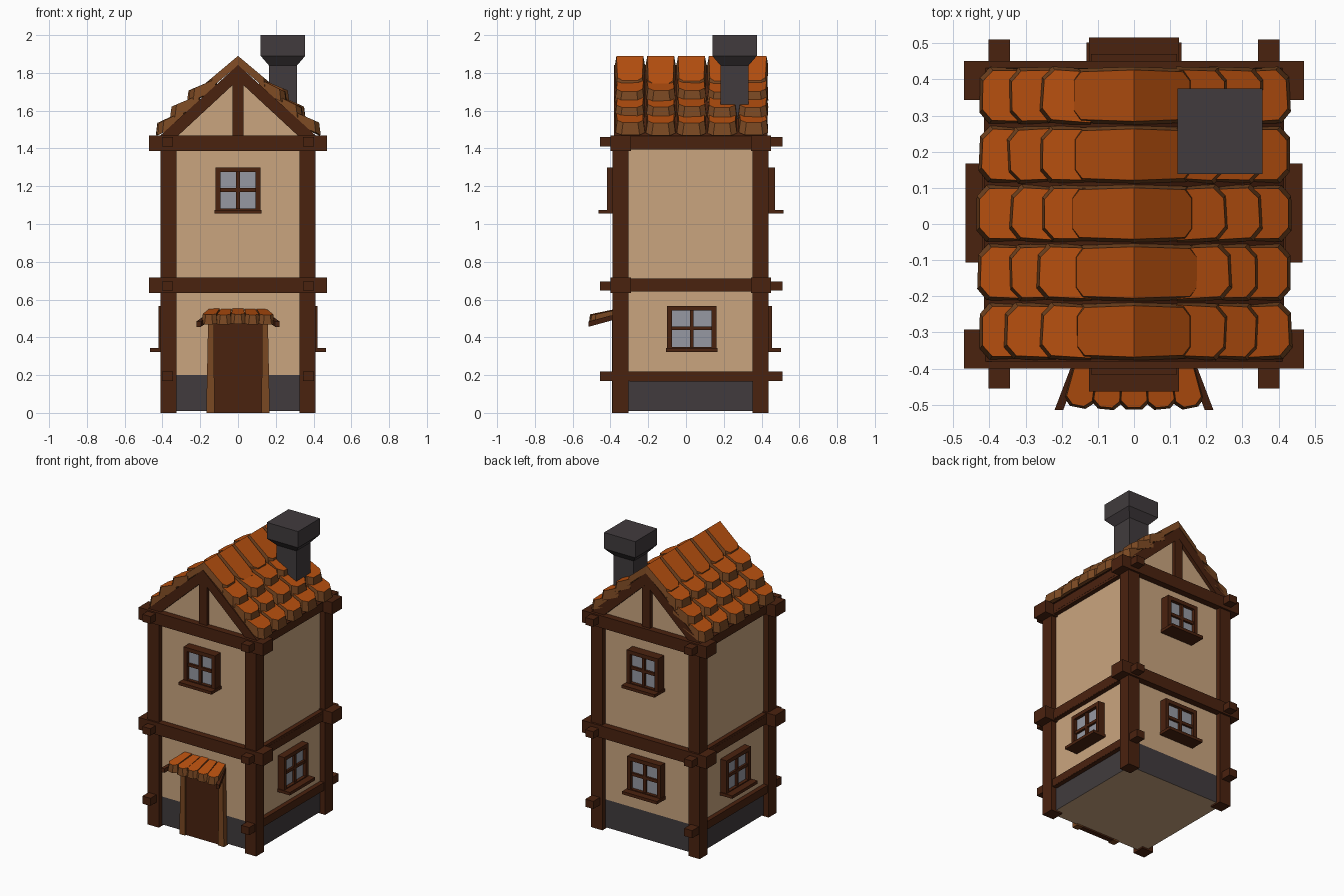
import bpy, bmesh, math, random
from mathutils import Vector, Matrix

if "Cube" in bpy.data.objects:
    bpy.data.objects.remove(bpy.data.objects["Cube"])

random.seed(4)


def mat(name, r, g, b):
    lin = [((c / 255 + 0.055) / 1.055) ** 2.4 if c > 10 else c / 255 / 12.92 for c in (r, g, b)]
    m = bpy.data.materials.new(name)
    m.diffuse_color = (*lin, 1)
    m.use_nodes = True
    m.node_tree.nodes["Principled BSDF"].inputs["Base Color"].default_value = m.diffuse_color
    return m


PLASTER = mat("plaster", 202, 165, 127)
STONE = mat("dark stone", 65, 59, 61)
TIMBER = mat("dark timber", 74, 34, 15)
ORANGE = mat("orange tile", 184, 80, 15)
BROWN = mat("tile brown", 122, 72, 34)
GLASS = mat("grey glass", 150, 153, 162)


def finish(name, bm, *mats, recalc=True):
    if recalc:
        bmesh.ops.recalc_face_normals(bm, faces=bm.faces)
    me = bpy.data.meshes.new(name)
    bm.to_mesh(me)
    bm.free()
    for m in mats:
        me.materials.append(m)
    ob = bpy.data.objects.new(name, me)
    bpy.context.collection.objects.link(ob)
    return ob


def boxes(name, m, *specs):
    """Boxes given as (x0, x1, y0, y1, z0, z1), joined in one object."""
    bm = bmesh.new()
    for x0, x1, y0, y1, z0, z1 in specs:
        M = Matrix.Translation(((x0 + x1) / 2, (y0 + y1) / 2, (z0 + z1) / 2))
        S = Matrix.Diagonal((abs(x1 - x0), abs(y1 - y0), abs(z1 - z0), 1))
        bmesh.ops.create_cube(bm, size=1, matrix=M @ S)
    return finish(name, bm, m)


def prism(name, m, outline, y0, y1):
    """Extrude an (x, z) outline along y."""
    bm = bmesh.new()
    f = bm.faces.new([bm.verts.new((x, y0, z)) for x, z in outline])
    ext = bmesh.ops.extrude_face_region(bm, geom=[f])["geom"]
    bmesh.ops.translate(bm, vec=(0, y1 - y0, 0), verts=[v for v in ext if isinstance(v, bmesh.types.BMVert)])
    if len(bm.faces) == len(outline) + 1:
        bm.faces.new([v for v in bm.verts if abs(v.co.y - y0) < 1e-6])
    return finish(name, bm, m)


def tile(bm, inner, outer, wi, wo, t, inset=0.01, ch=0.028):
    """Slab from inner to outer point, chamfered outer corners, orange top, brown rest."""
    inner, outer = Vector(inner), Vector(outer)
    v = (outer - inner).normalized()
    L = (outer - inner).length
    u = v.cross(Vector((0, 0, 1))).normalized()

    def ring(g, dz):
        pts = [(-wi + g, 0), (wi - g, 0), (wo - g, L - ch - g), (wo - ch - g, L - g),
               (-wo + ch + g, L - g), (-wo + g, L - ch - g)]
        return [bm.verts.new(inner + u * a + v * b + Vector((0, 0, dz))) for a, b in pts]

    top, bot = ring(inset, 0), ring(0, -t)
    bm.faces.new(top).material_index = 0
    bm.faces.new(bot[::-1]).material_index = 1
    for i in range(6):
        j = (i + 1) % 6
        bm.faces.new((top[i], bot[i], bot[j], top[j])).material_index = 1


WX, WY0, WY1, CY = 0.372, -0.356, 0.406, 0.025   # wall planes and depth centre

# Walls, stone base with plaster underside
boxes("walls", PLASTER, (-WX, WX, WY0, WY1, 0.2, 1.45))
base = boxes("stone_base", STONE, (-WX, WX, WY0, WY1, 0.01, 0.2))
base.data.materials.append(PLASTER)
for p in base.data.polygons:
    if p.normal.z < -0.5:
        p.material_index = 1

# Corner posts
boxes("corner_posts", TIMBER, *[(s * 0.325, s * 0.41, y, y + 0.085, 0, 1.43)
                                for s in (-1, 1) for y in (-0.39, 0.353)])

# Front and back beams at both storeys
boxes("cross_beams", TIMBER, *[(-0.47, 0.47, y, y + 0.108, z, z + 0.083)
                               for y in (-0.4, 0.343) for z in (0.635, 1.386)])

# Side beams: thin through-ends and a taller run between the posts
side = []
for s in (-1, 1):
    for z0, z1, e0, e1 in ((0.165, 0.217, 0.168, 0.22), (0.643, 0.712, 0.647, 0.695), (1.395, 1.468, 1.41, 1.46)):
        side.append((s * 0.34, s * 0.402, -0.3, 0.355, z0, z1))
        side.append((s * 0.343, s * 0.403, -0.455, 0.51, e0, e1))
boxes("side_beams", TIMBER, *side)


# Windows
def window(name, angle, x, y, z0, z1, w, depth):
    h, f, d = w / 2, 0.026, depth
    zc = (z0 + z1) / 2 + 0.003
    # local frame: outside is -y, wall plane is y = 0
    parts = [(-h, -h + f, -d, 0.01, z0, z1), (h - f, h, -d, 0.01, z0, z1),
             (-h, h, -d, 0.01, z1 - f, z1), (-h, h, -d, 0.01, z0, z0 + f),
             (-0.01, 0.01, -d + 0.008, 0.01, z0, z1), (-h + f, h - f, -d + 0.008, 0.01, zc - 0.01, zc + 0.01),
             (-h - 0.006, h + 0.006, -d - 0.046, 0, z0, z0 + 0.02)]
    objs = [boxes(name + "_frame", TIMBER, *parts),
            boxes(name + "_glass", GLASS, (-h + 0.01, h - 0.01, -d + 0.022, -d + 0.03, z0 + 0.01, z1 - 0.01))]
    for o in objs:
        o.data.transform(Matrix.Translation((x, y, 0)) @ Matrix.Rotation(angle, 4, "Z"))


window("front_window", 0, 0, WY0, 1.055, 1.3, 0.237, 0.061)
window("back_upper_window", math.pi, 0, WY1, 1.055, 1.3, 0.237, 0.064)
window("back_lower_window", math.pi, 0, WY1, 0.323, 0.567, 0.25, 0.05)
window("right_window", math.pi / 2, WX, 0.03, 0.323, 0.567, 0.262, 0.048)
window("left_window", -math.pi / 2, -WX, 0.03, 0.323, 0.567, 0.262, 0.048)

# Door and its frame
boxes("door", TIMBER, (-0.13, 0.13, -0.38, WY0 + 0.01, 0, 0.5))
for n, s in (("left", -1), ("right", 1)):
    prism(n + "_door_jamb", BROWN, [(s * 0.168, 0), (s * 0.125, 0), (s * 0.127, 0.5), (s * 0.158, 0.5)], -0.392, WY0 + 0.01)

# Door canopy: fan of five tiles and two splayed brackets
bm = bmesh.new()
for i in range(-2, 3):
    j = random.uniform(-0.006, 0.006)
    tile(bm, (i * 0.062, -0.35, 0.556 + j), (i * 0.078, -0.512 + abs(i) * 0.004 + j, 0.522 + j), 0.033, 0.042, 0.05, 0.006, 0.02)
finish("canopy_tiles", bm, ORANGE, BROWN, recalc=True)
bm = bmesh.new()
for s in (-1, 1):
    vs = [bm.verts.new((s * (x + dx), y, z + dz)) for x, y, z in ((0.145, -0.35, 0.515), (0.208, -0.515, 0.47))
          for dx in (-0.012, 0.012) for dz in (-0.014, 0.014)]
    bmesh.ops.convex_hull(bm, input=vs)
finish("canopy_brackets", bm, TIMBER)

# Gable wall, roof deck with rafter ends, king posts
prism("gable_wall", PLASTER, [(-0.37, 1.44), (0.37, 1.44), (0, 1.79)], WY0, WY1)
prism("roof_deck", TIMBER, [(-0.415, 1.465), (-0.32, 1.465), (0, 1.762), (0.32, 1.465), (0.415, 1.465), (0, 1.842)],
      -0.38, 0.432)
boxes("king_posts", TIMBER, *[(-0.03, 0.03, y, y + 0.04, 1.45, 1.79) for y in (-0.378, 0.39)])

# Roof tiles: three stepped rows on each slope
bm = bmesh.new()
for col in range(5):
    y = -0.297 + col * 0.163
    for s in (-1, 1):
        for xo, zo in ((0.265, 1.70), (0.355, 1.615), (0.437, 1.53)):
            j, k = random.uniform(-0.013, 0.008 if xo < 0.4 else 0), random.uniform(-0.01, 0.01)
            tile(bm, (s * (xo - 0.15), y - k / 2, zo + 0.068), (s * (xo + j), y + k / 2, zo + k / 2),
                 0.079, 0.078, 0.062, 0.009, 0.03)
finish("roof_tiles", bm, ORANGE, BROWN)

# Ridge tiles: folded slabs over the apex
bm = bmesh.new()
for col in range(5):
    y = -0.297 + col * 0.163
    for s in (-1, 1):
        xo = 0.175 + random.uniform(-0.015, 0.012)
        tile(bm, (0, y, 1.89), (s * xo, y, 1.89 - xo * 0.84), 0.08, 0.075, 0.05, 0.009, 0.025)
        # meet the opposite half exactly at the apex
for v in bm.verts:
    if abs(v.co.x) < 0.012:
        v.co.x = 0
finish("ridge_tiles", bm, ORANGE, BROWN)

# Chimney: shaft flaring to a square cap
bm = bmesh.new()
rings = []
for z, h in ((1.55, 0.075), (1.84, 0.075), (1.89, 0.118), (2.0, 0.118)):
    rings.append([bm.verts.new((0.238 + h * a, 0.257 + h * b, z)) for a, b in ((-1, -1), (1, -1), (1, 1), (-1, 1))])
for lo, hi in zip(rings, rings[1:]):
    for i in range(4):
        bm.faces.new((lo[i], lo[(i + 1) % 4], hi[(i + 1) % 4], hi[i]))
bm.faces.new(rings[0][::-1])
bm.faces.new(rings[-1])
finish("chimney", bm, STONE)
